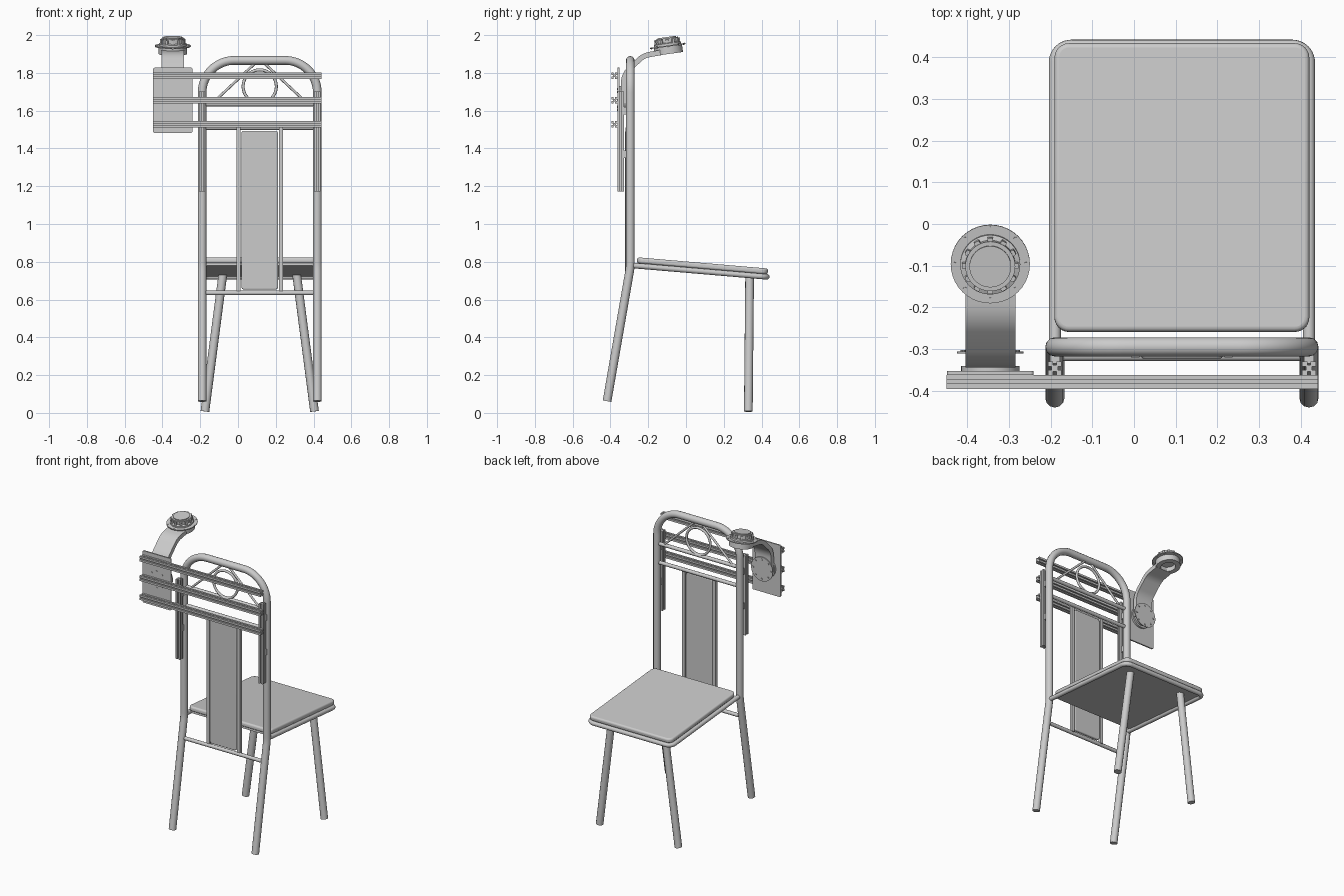
import bpy, bmesh, math
from mathutils import Matrix, Vector

cube = bpy.data.objects.get("Cube")
if cube:
    bpy.data.objects.remove(cube, do_unlink=True)

grey = bpy.data.materials.new("plain grey")
grey.use_nodes = True
grey.diffuse_color = (0.6, 0.6, 0.6, 1)
grey.node_tree.nodes["Principled BSDF"].inputs["Base Color"].default_value = (0.6, 0.6, 0.6, 1)

CX = 0.115            # middle of the chair
HALF = 0.305          # half distance between the posts
BACK = -0.295         # depth of the upright back
TILT = -math.atan(0.086)
ALONG_X = Matrix.Rotation(math.pi / 2, 4, 'Y')
ALONG_Y = Matrix.Rotation(-math.pi / 2, 4, 'X')


def finish(obj, angle=35):
    """Give an object the material and smooth shading with sharp edges."""
    if not obj.data.materials:
        obj.data.materials.append(grey)
    bpy.ops.object.select_all(action='DESELECT')
    obj.select_set(True)
    bpy.context.view_layer.objects.active = obj
    if obj.type == 'CURVE':
        bpy.ops.object.convert(target='MESH')
        obj = bpy.context.view_layer.objects.active
    bpy.ops.object.shade_smooth_by_angle(angle=math.radians(angle))
    return obj


def mesh_object(name, bm, matrix):
    bmesh.ops.recalc_face_normals(bm, faces=bm.faces)
    mesh = bpy.data.meshes.new(name)
    bm.to_mesh(mesh)
    bm.free()
    obj = bpy.data.objects.new(name, mesh)
    obj.matrix_world = matrix
    bpy.context.collection.objects.link(obj)
    return finish(obj)


def prism(name, outline, depth, matrix, bevel=0):
    """Extrude a flat outline along local z."""
    bm = bmesh.new()
    face = bm.faces.new([bm.verts.new((x, y, 0)) for x, y in outline])
    out = bmesh.ops.extrude_face_region(bm, geom=[face])
    bmesh.ops.translate(bm, vec=(0, 0, depth),
                        verts=[v for v in out["geom"] if isinstance(v, bmesh.types.BMVert)])
    obj = mesh_object(name, bm, matrix)
    if bevel:
        mod = obj.modifiers.new("soft edge", 'BEVEL')
        mod.width, mod.segments, mod.angle_limit = bevel, 4, math.radians(50)
    return obj


def lathe(name, profile, matrix, steps=40):
    """Spin a closed (radius, height) profile about local z."""
    bm = bmesh.new()
    verts = [bm.verts.new((r, 0, z)) for r, z in profile]
    edges = [bm.edges.new((verts[i - 1], verts[i])) for i in range(len(verts))]
    bmesh.ops.spin(bm, geom=verts + edges, axis=(0, 0, 1), cent=(0, 0, 0),
                   steps=steps, angle=math.tau)
    bmesh.ops.remove_doubles(bm, verts=bm.verts, dist=1e-5)
    return mesh_object(name, bm, matrix)


def disc(name, radius, low, high, matrix, steps=40):
    return lathe(name, [(0, low), (radius, low), (radius, high), (0, high)], matrix, steps)


def box(name, x, y, z):
    """Box from three (low, high) ranges."""
    outline = [(x[0], y[0]), (x[1], y[0]), (x[1], y[1]), (x[0], y[1])]
    return prism(name, outline, z[1] - z[0], Matrix.Translation((0, 0, z[0])))


def fillet(points, radius, steps=10):
    """Round the inner corners of a path."""
    pts = [Vector(p) for p in points]
    path = [pts[0]]
    for a, b, c in zip(pts, pts[1:], pts[2:]):
        u, v = (a - b).normalized(), (c - b).normalized()
        half = u.angle(v) / 2
        reach = radius / math.tan(half)
        centre = b + (u + v).normalized() * radius / math.sin(half)
        start = (b + u * reach - centre).normalized()
        end = (b + v * reach - centre).normalized()
        path += [centre + start.slerp(end, i / steps) * radius for i in range(steps + 1)]
    return path + [pts[-1]]


def tube(name, points, radius, closed=False):
    data = bpy.data.curves.new(name, 'CURVE')
    data.dimensions = '3D'
    data.bevel_depth, data.bevel_resolution, data.use_fill_caps = radius, 4, True
    spline = data.splines.new('POLY')
    spline.points.add(len(points) - 1)
    for p, co in zip(spline.points, points):
        p.co = (*co, 1)
    spline.use_cyclic_u = closed
    obj = bpy.data.objects.new(name, data)
    bpy.context.collection.objects.link(obj)
    return finish(obj)


def rounded_rect(w, h, r, steps=6):
    pts = []
    for k, (sx, sy) in enumerate([(1, 1), (-1, 1), (-1, -1), (1, -1)]):
        for i in range(steps + 1):
            a = math.pi / 2 * (k + i / steps)
            pts.append((sx * (w / 2 - r) + r * math.cos(a), sy * (h / 2 - r) + r * math.sin(a)))
    return pts


def slotted_rail(name, length, matrix, s=0.0165, w=0.004, d=0.009):
    """Square extrusion with a slot along every side."""
    side = [(s, -s), (s, -w), (s - d, -w), (s - d, w), (s, w)]
    outline = []
    for k in range(4):
        c, n = round(math.cos(k * math.pi / 2)), round(math.sin(k * math.pi / 2))
        outline += [(x * c - y * n, x * n + y * c) for x, y in side]
    return prism(name, outline, length, matrix)


# Bent back tube: one leg, post, arch, post and the other leg
arch = fillet([(CX - HALF, BACK, 0.9), (CX - HALF, BACK, 1.866),
               (CX + HALF, BACK, 1.866), (CX + HALF, BACK, 0.9)], 0.17, 16)
leg = fillet([(0, -0.418, 0.062), (0, BACK, 0.77), (0, BACK, 0.9)], 0.3, 8)
right_side = [p + Vector((CX - HALF, 0, 0)) for p in leg[:-1]]
left_side = [p + Vector((CX + HALF, 0, 0)) for p in reversed(leg[:-1])]
tube("back_frame", right_side + arch + left_side, 0.023)

# Splayed front legs
for side, label in ((-1, "right"), (1, "left")):
    tube(f"{label}_front_leg", [(CX + side * 0.29, 0.33, 0.008),
                                (CX + side * 0.195, 0.337, 0.735)], 0.023)

# Seat: tube frame, board, cushion
frame = fillet([(CX - HALF, -0.29, 0.781), (CX - HALF, 0.428, 0.72),
                (CX + HALF, 0.428, 0.72), (CX + HALF, -0.29, 0.781)], 0.04)
tube("seat_frame", frame, 0.0145)
seat_tilt = Matrix.Rotation(TILT, 4, 'X')
prism("seat_board", rounded_rect(0.6, 0.68, 0.03), 0.014,
      Matrix.Translation((CX, 0.086, 0.75)) @ seat_tilt)
prism("seat_cushion", rounded_rect(0.612, 0.695, 0.035), 0.031,
      Matrix.Translation((CX, 0.086, 0.763)) @ seat_tilt, 0.011)

# Back crossbars
for label, y, z in (("lower", -0.317, 0.635), ("middle", BACK, 1.51), ("upper", BACK, 1.635)):
    tube(f"{label}_crossbar", [(CX - HALF, y, z), (CX + HALF, y, z)], 0.012)

# Splat panel with its side strips
prism("back_panel", rounded_rect(0.195, 0.84, 0.015), 0.022,
      Matrix.Translation((CX, -0.323, 1.073)) @ ALONG_Y, 0.006)
for side, label in ((-1, "right"), (1, "left")):
    x = CX + side * 0.112
    box(f"{label}_panel_strip", (x - 0.01, x + 0.01), (-0.32, -0.298), (0.635, 1.51))

# Ornament in the arch
ring = [(CX + 0.088 * math.cos(i * math.tau / 40), BACK, 1.728 + 0.088 * math.sin(i * math.tau / 40))
        for i in range(40)]
tube("arch_ring", ring, 0.008, True)
for side, label in ((-1, "right"), (1, "left")):
    tube(f"{label}_arch_brace", [(CX + side * 0.25, BACK, 1.64), (CX + side * 0.02, BACK, 1.855)], 0.007)

# Slotted rails: three across, two upright, with clamps on the posts
for label, z in (("top", 1.785), ("middle", 1.655), ("bottom", 1.528)):
    slotted_rail(f"{label}_cross_rail", 0.892, Matrix.Translation((-0.45, -0.379, z)) @ ALONG_X)
for side, label in ((-1, "right"), (1, "left")):
    x = CX + side * HALF
    slotted_rail(f"{label}_upright_rail", 0.53, Matrix.Translation((x, -0.346, 1.172)))
    for n, z in enumerate((1.37, 1.6)):
        box(f"{label}_rail_clamp_{n + 1}", (x - 0.012, x + 0.012), (-0.335, -0.31), (z - 0.02, z + 0.02))

# Mounting plate with bolts
AX = -0.345
prism("mount_plate", rounded_rect(0.208, 0.345, 0.008), 0.009,
      Matrix.Translation((AX, -0.362, 1.655)) @ ALONG_Y)
for i in range(8):
    a = i * math.tau / 8
    at = Matrix.Translation((AX + 0.055 * math.cos(a), -0.364, 1.66 + 0.055 * math.sin(a)))
    disc(f"plate_bolt_{i + 1}", 0.006, 0, 0.003, at @ ALONG_Y, 10)

# Arm base: drum with a thin flange
base = Matrix.Translation((AX, -0.353, 1.66)) @ ALONG_Y
lathe("arm_base", [(0, 0), (0.07, 0), (0.07, 0.012), (0.058, 0.012), (0.058, 0.042),
                   (0.08, 0.042), (0.08, 0.047), (0, 0.047)], base)
for i in range(8):
    a = i * math.tau / 8
    disc(f"base_bolt_{i + 1}", 0.006, 0.047, 0.051,
         base @ Matrix.Translation((0.065 * math.cos(a), 0.065 * math.sin(a), 0)), 10)

# Curved arm: a bent strip drawn from the side
spine = fillet([(-0.331, 1.64, 0), (-0.331, 1.79, 0), (-0.225, 1.892, 0), (-0.13, 1.908, 0)], 0.11, 8)
upper, lower = [], []
for i, p in enumerate(spine):
    d = (spine[min(i + 1, len(spine) - 1)] - spine[max(i - 1, 0)]).normalized()
    n = Vector((-d.y, d.x, 0)) * 0.014
    upper.append((p + n)[:2])
    lower.append((p - n)[:2])
side_plane = Matrix(((0, 0, 1, AX - 0.06), (1, 0, 0, 0), (0, 1, 0, 0), (0, 0, 0, 1)))
prism("arm", upper + lower[::-1], 0.12, side_plane)

# Tool head: hollow drum, flange and toothed crown
head = Matrix.Translation((AX, -0.096, 1.942)) @ Matrix.Rotation(math.radians(8), 4, 'X')
lathe("head_drum", [(0.045, -0.042), (0.075, -0.042), (0.075, 0), (0, 0), (0, -0.012), (0.045, -0.012)], head)
lathe("head_flange", [(0.05, -0.003), (0.095, -0.003), (0.095, 0.003), (0.05, 0.003)], head)
lathe("head_crown", [(0, 0), (0.072, 0), (0.072, 0.014), (0.06, 0.018), (0.06, 0.042),
                     (0.05, 0.042), (0.05, 0.048), (0, 0.048)], head)
for i in range(12):
    turn = head @ Matrix.Rotation(i * math.tau / 12, 4, 'Z')
    prism(f"crown_tooth_{i + 1}", rounded_rect(0.014, 0.014, 0.003, 2), 0.024,
          turn @ Matrix.Translation((0.061, 0, 0.014)))
for i in range(8):
    turn = head @ Matrix.Rotation(i * math.tau / 8, 4, 'Z')
    disc(f"flange_bolt_{i + 1}", 0.005, -0.005, 0.005, turn @ Matrix.Translation((0.086, 0, 0)), 10)
